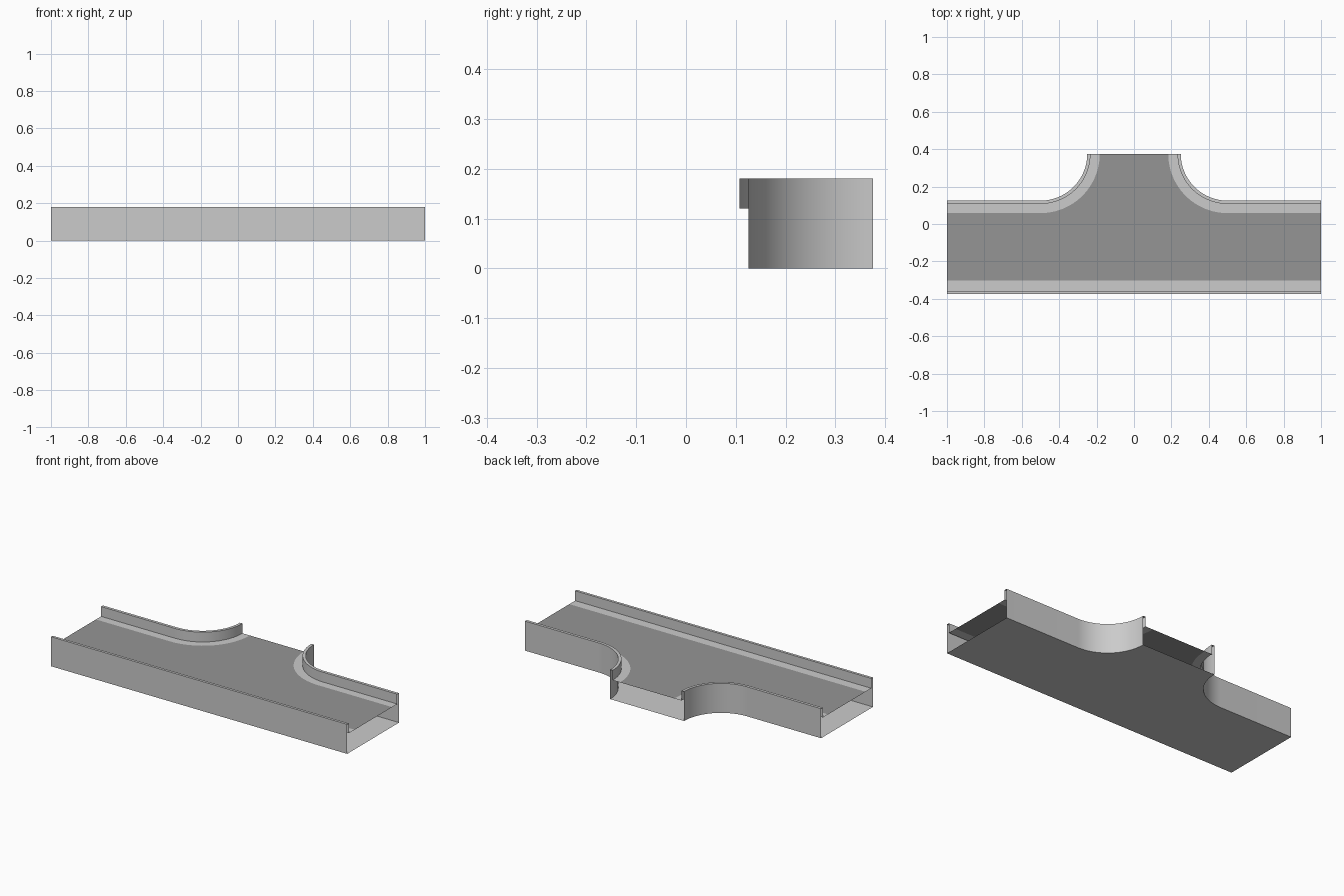
import bpy, bmesh, math

if "Cube" in bpy.data.objects:
    bpy.data.objects.remove(bpy.data.objects["Cube"])

SEGS = 24
H, ROAD_Z = 0.18, 0.12
CX, CY, R = -0.5, 0.375, 0.25      # corner arc of the side branch
FRONT_Y = -0.375

dark = bpy.data.materials.new("asphalt")
dark.diffuse_color = (0.3, 0.3, 0.3, 1)
dark.use_nodes = True
dark.node_tree.nodes["Principled BSDF"].inputs["Base Color"].default_value = dark.diffuse_color


def back_path(off):
    """Left back edge, moved inwards by off: straight run, then corner arc."""
    r = R + off
    pts = [(-1, CY - r)]
    for i in range(SEGS + 1):
        a = math.radians(-90 + 90 * i / SEGS)
        pts.append((CX + r * math.cos(a), CY + r * math.sin(a)))
    return pts


def front_path(off):
    return [(-1, FRONT_Y + off), (0, FRONT_Y + off)]


def build(name, rows, flip=False, mat=None):
    """Skin rows of points into a sheet and mirror it across x = 0."""
    bm = bmesh.new()
    grid = [[bm.verts.new(p) for p in row] for row in rows]
    for a, b in zip(grid, grid[1:]):
        for i in range(len(a) - 1):
            f = [a[i], a[i + 1], b[i + 1], b[i]]
            bm.faces.new(f[::-1] if flip else f)
    me = bpy.data.meshes.new(name)
    bm.to_mesh(me)
    bm.free()
    if mat:
        me.materials.append(mat)
    ob = bpy.data.objects.new(name, me)
    bpy.context.collection.objects.link(ob)
    bpy.ops.object.select_all(action='DESELECT')
    ob.select_set(True)
    bpy.context.view_layer.objects.active = ob
    bpy.ops.object.shade_smooth_by_angle(angle=math.radians(30))
    ob.modifiers.new("mirror", 'MIRROR')
    return ob


def kerb(name, path, flip, rim, ledge):
    # outer wall, rim, inner wall, pavement ledge
    profile = [(0, 0), (0, H), (rim, H), (rim, ROAD_Z), (ledge, ROAD_Z)]
    build(name, [[(x, y, z) for x, y in path(o)] for o, z in profile], flip)


def deck(name, off_back, off_front, z, flip, mat=None):
    # sheet between the front edge and the back edge, up to the centre line
    back = back_path(off_back) + [(0, CY)]
    build(name, [[(x, FRONT_Y + off_front, z) for x, y in back],
                 [(x, y, z) for x, y in back]], flip, mat)


# Walls with ledges
kerb("back_wall", back_path, True, 0.0175, 0.067)
kerb("front_wall", front_path, False, 0.016, 0.072)

# Road surface and underside
deck("road_surface", 0.067, 0.072, ROAD_Z, False, dark)
deck("bottom_panel", 0, 0, 0, True)
